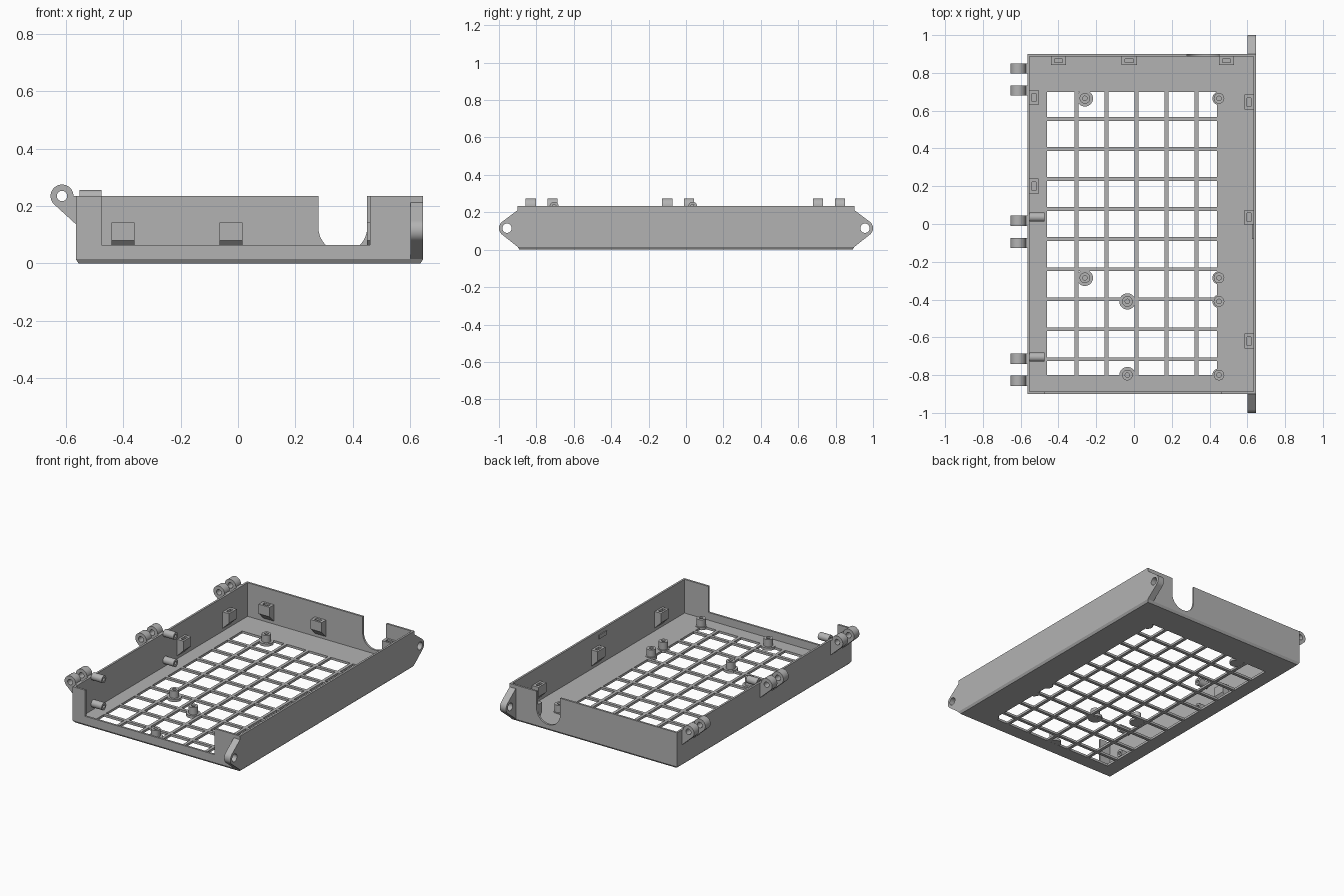
import bpy, bmesh
from math import cos, sin, radians, pi
from mathutils import Matrix, Vector

if "Cube" in bpy.data.objects:
    bpy.data.objects.remove(bpy.data.objects["Cube"])

GREY = (0.45, 0.45, 0.45, 1)
mat = bpy.data.materials.new("mid grey")
mat.use_nodes = True
mat.diffuse_color = GREY
mat.node_tree.nodes["Principled BSDF"].inputs["Base Color"].default_value = GREY

# Tray dimensions
LEFT, RIGHT, BACK = -0.565, 0.645, 0.9
WALL, FLOOR, TOP, LIP = 0.013, 0.015, 0.235, 0.065


def arc(cx, cy, r, a, b, n=16):
    return [(cx + r * cos(radians(a + (b - a) * i / n)),
             cy + r * sin(radians(a + (b - a) * i / n))) for i in range(n + 1)]


def circle(cx, cy, r, n=28):
    return arc(cx, cy, r, 0, 360, n)[:-1]


def rect(x0, y0, x1, y1):
    return [(x0, y0), (x1, y0), (x1, y1), (x0, y1)]


# Where a profile's (u, v, depth) go for each extrusion axis
AXES = {"X": lambda u, v, w: (w, u, v),
        "Y": lambda u, v, w: (u, w, v),
        "Z": lambda u, v, w: (u, v, w)}


def plate(name, axis, lo, hi, outline, holes=(), place=None):
    """Extrude an outline with holes along an axis, from lo to hi."""
    curve = bpy.data.curves.new(name, "CURVE")
    curve.dimensions = "2D"
    curve.fill_mode = "BOTH"
    curve.extrude = (hi - lo) / 2
    for loop in [outline, *holes]:
        spline = curve.splines.new("POLY")
        spline.points.add(len(loop) - 1)
        for p, (u, v) in zip(spline.points, loop):
            p.co = (u, v, 0, 1)
        spline.use_cyclic_u = True
    helper = bpy.data.objects.new(name + "_profile", curve)
    bpy.context.collection.objects.link(helper)
    bpy.context.view_layer.update()
    graph = bpy.context.evaluated_depsgraph_get()
    mesh = bpy.data.meshes.new_from_object(helper.evaluated_get(graph))
    bpy.data.objects.remove(helper)
    bpy.data.curves.remove(curve)

    bm = bmesh.new()
    bm.from_mesh(mesh)
    for v in bm.verts:
        u, t, w = v.co
        v.co = Vector(AXES[axis](u, t, w + (lo + hi) / 2))
        if place:
            v.co = place @ v.co
    bmesh.ops.remove_doubles(bm, verts=bm.verts, dist=0.00005)
    bmesh.ops.recalc_face_normals(bm, faces=bm.faces)
    bm.to_mesh(mesh)
    bm.free()
    mesh.materials.clear()
    mesh.materials.append(mat)
    mesh.name = name
    obj = bpy.data.objects.new(name, mesh)
    bpy.context.collection.objects.link(obj)
    bpy.ops.object.select_all(action="DESELECT")
    obj.select_set(True)
    bpy.context.view_layer.objects.active = obj
    bpy.ops.object.shade_smooth_by_angle(angle=radians(30))
    return obj


# Floor with a grid of openings and a chamfered lower rim
def cells(first, last, start, step, bars):
    edges = [first]
    for i in range(bars):
        c = start + i * step
        edges += [c - 0.01, c + 0.01]
    edges.append(last)
    return list(zip(edges[::2], edges[1::2]))


columns = cells(-0.46, 0.44, -0.305, 0.159, 5)
rows = cells(-0.8, 0.7, -0.716, 0.159, 9)
openings = [rect(a, c, b, d) for a, b in columns for c, d in rows]
floor = plate("floor", "Z", 0, FLOOR, rect(LEFT, -BACK, RIGHT, BACK), openings)
for v in floor.data.vertices:
    if v.co.z < 0.001:
        v.co.x = min(max(v.co.x, LEFT + 0.01), RIGHT - 0.01)
        v.co.y = min(max(v.co.y, -BACK + 0.01), BACK - 0.01)

# Walls: plain sides, wide gap in front, round-bottomed cable notch in the back
side = rect(-BACK, FLOOR, BACK, TOP)
plate("left_side_wall", "X", RIGHT - WALL, RIGHT, side)
plate("right_side_wall", "X", LEFT, LEFT + WALL, side)
x0, x1 = LEFT + WALL, RIGHT - WALL
plate("front_wall", "Y", -BACK, -BACK + WALL,
      [(x0, FLOOR), (x1, FLOOR), (x1, TOP), (0.46, TOP), (0.46, LIP),
       (-0.475, LIP), (-0.475, TOP), (x0, TOP)])
plate("back_wall", "Y", BACK - WALL, BACK,
      [(x0, FLOOR), (x1, FLOOR), (x1, TOP), (0.45, TOP)]
      + arc(0.365, 0.125, 0.085, 0, -180) + [(0.28, TOP), (x0, TOP)])
plate("catch_ridge", "X", x1 - 0.006, x1, rect(-0.08, 0.185, 0, 0.21))

# Mounting ears at both ends of one side wall
for name, s in (("front_ear", -1), ("back_ear", 1)):
    outline = [(0.9, 0.015)] + arc(0.957, 0.115, 0.043, -55, 55) + [(0.9, 0.212)]
    plate(name, "X", 0.6, RIGHT, [(s * y, z) for y, z in outline],
          [circle(s * 0.957, 0.115, 0.025)])

# Hinge knuckles in three pairs
knuckle = (arc(-0.613, TOP, 0.04, 0, 225, 24)
           + [(LEFT, 0.137), (LEFT, TOP)])
for i, y in enumerate((0.823, 0.706, 0.017, -0.1, -0.713, -0.83)):
    plate(f"hinge_knuckle_{i + 1}", "Y", y - 0.027, y + 0.027, knuckle,
          [circle(-0.613, TOP, 0.018)])

# Hollow pegs on the hinge wall, one above the other
for i, y in enumerate((0.036, -0.705)):
    for level, z in (("upper", 0.232), ("lower", 0.055)):
        plate(f"{level}_peg_{i + 1}", "X", x0, -0.475,
              circle(y, z, 0.024), [circle(y, z, 0.01)])

# Slotted clip pockets on sloping brackets around the walls
clips = [(x, BACK - WALL, pi) for x in (-0.4, -0.025, 0.49)]
clips += [(x0, y, -pi / 2) for y in (0.67, 0.2)]
clips += [(x1, y, pi / 2) for y in (0.645, 0.035, -0.62)]
for i, (x, y, turn) in enumerate(clips):
    place = Matrix.Translation((x, y, 0)) @ Matrix.Rotation(turn, 4, "Z")
    plate(f"clip_pocket_{i + 1}", "Z", 0.08, 0.142, rect(-0.04, 0, 0.04, 0.046),
          [rect(-0.022, 0.013, 0.022, 0.033)], place)
    plate(f"clip_bracket_{i + 1}", "X", -0.04, 0.04,
          [(0, 0.034), (0.046, 0.08), (0, 0.08)], (), place)

# Screw posts on round pads
posts = [(x, y) for y in (0.665, -0.285) for x in (-0.26, 0.45)]
posts += [(x, y) for y in (-0.41, -0.8) for x in (-0.035, 0.45)]
for i, (x, y) in enumerate(posts):
    pad = 0.043 if x < 0.4 else 0.035
    plate(f"post_pad_{i + 1}", "Z", 0.0005, FLOOR + 0.003, circle(x, y, pad))
    plate(f"screw_post_{i + 1}", "Z", FLOOR + 0.003, LIP, circle(x, y, 0.028),
          [circle(x, y, 0.012)])
